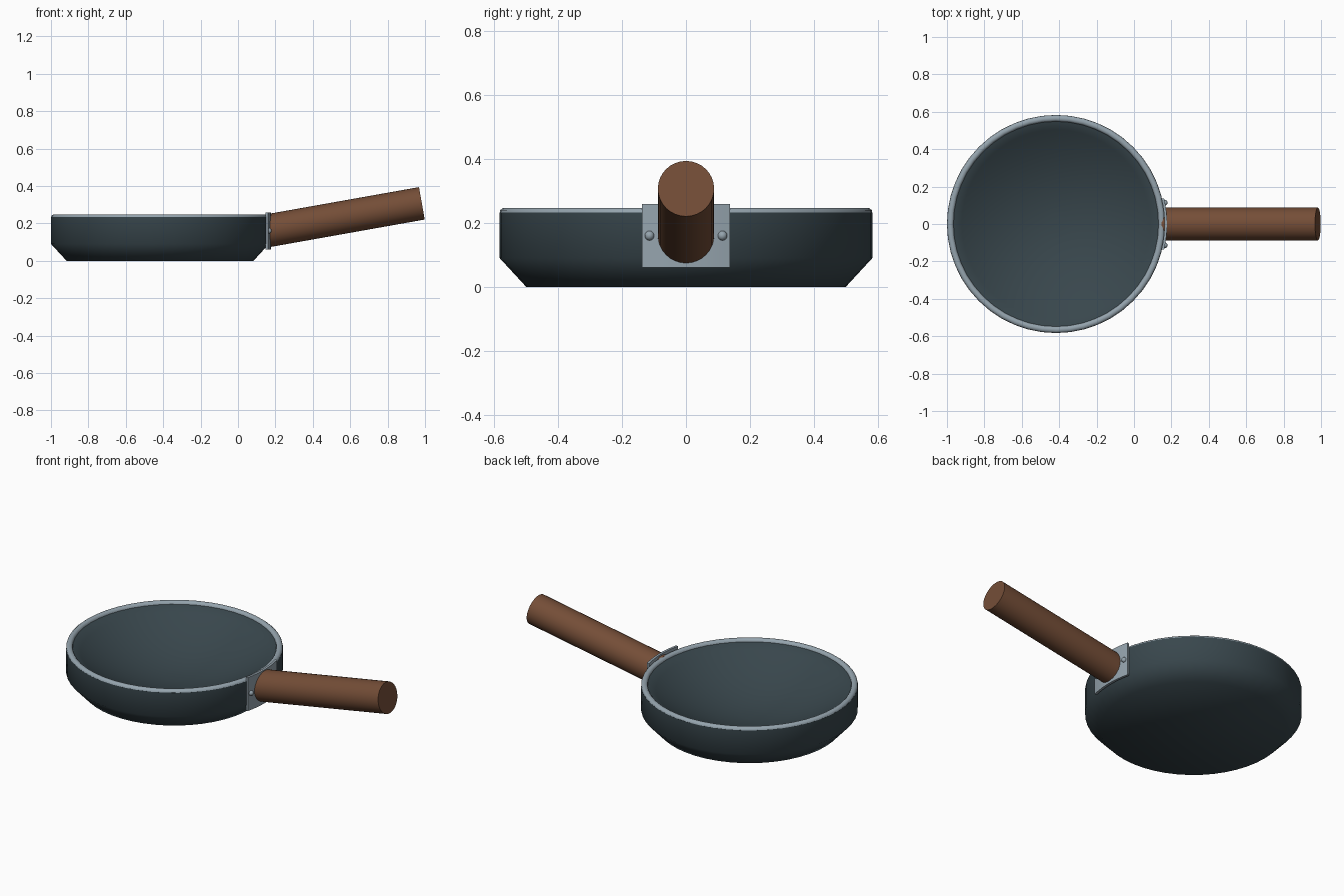
import bpy, bmesh
from math import radians, sin, cos, tau
from mathutils import Vector, Matrix

default = bpy.data.objects.get("Cube")
if default:
    bpy.data.objects.remove(default)

CENTRE = Vector((-0.417, 0, 0))
SIDES = 48


def material(name, rgb):
    mat = bpy.data.materials.new(name)
    mat.use_nodes = True
    mat.diffuse_color = (*rgb, 1)
    mat.node_tree.nodes["Principled BSDF"].inputs["Base Color"].default_value = (*rgb, 1)
    return mat


iron = material("dark iron", (0.04, 0.062, 0.073))
steel = material("pale steel", (0.30, 0.37, 0.42))
wood = material("brown wood", (0.175, 0.075, 0.038))


def finish(name, bm, mat, angle):
    bmesh.ops.recalc_face_normals(bm, faces=bm.faces)
    mesh = bpy.data.meshes.new(name)
    bm.to_mesh(mesh)
    bm.free()
    mesh.materials.append(mat)
    obj = bpy.data.objects.new(name, mesh)
    bpy.context.collection.objects.link(obj)
    bpy.ops.object.select_all(action="DESELECT")
    obj.select_set(True)
    bpy.context.view_layer.objects.active = obj
    bpy.ops.object.shade_smooth_by_angle(angle=radians(angle))
    return obj


def lathe(profile, closed=False):
    """Spin a (radius, height) profile about the pan's axis."""
    bm = bmesh.new()
    rings = [[bm.verts.new(CENTRE + Vector((r * cos(tau * i / SIDES), r * sin(tau * i / SIDES), z)))
              for i in range(SIDES)] for r, z in profile]
    pairs = list(zip(rings, rings[1:]))
    if closed:
        pairs.append((rings[-1], rings[0]))
    for a, b in pairs:
        for i in range(SIDES):
            j = (i + 1) % SIDES
            bm.faces.new((a[i], a[j], b[j], b[i]))
    if not closed:
        bm.faces.new(rings[0])
        bm.faces.new(rings[-1])
    return bm


# Pan body: outer base and wall, then a hollow that curves down like a shallow dish
MOUTH, LIP, FLOOR = 0.55, 0.233, 0.05
hollow = [(MOUTH * t / 12, FLOOR + (LIP - FLOOR) * (t / 12) ** 2) for t in range(12, 0, -1)]
finish("pan_body", lathe([(0.5, 0), (0.583, 0.09), (0.583, LIP)] + hollow), iron, 60)

# Rim: chamfered ring around the mouth
finish("pan_rim", lathe([(0.583, 0.231), (0.581, 0.24), (0.572, 0.247), (0.558, 0.247),
                         (0.55, 0.24), (0.548, 0.231)], closed=True), steel, 50)

# Mounting plate: curved strip that hugs the wall
bm = bmesh.new()
STEPS, HALF = 8, radians(13.4)
loops = []
for i in range(STEPS + 1):
    a = HALF * (2 * i / STEPS - 1)
    loops.append([bm.verts.new(CENTRE + Vector((r * cos(a), r * sin(a), z)))
                  for r, z in ((0.58, 0.06), (0.594, 0.06), (0.594, 0.259), (0.58, 0.259))])
for a, b in zip(loops, loops[1:]):
    for k in range(4):
        n = (k + 1) % 4
        bm.faces.new((a[k], a[n], b[n], b[k]))
bm.faces.new(loops[0])
bm.faces.new(loops[-1])
finish("mounting_plate", bm, steel, 30)

# Rivets: one on each side of the handle
for side, sign in (("left", 1), ("right", -1)):
    bm = bmesh.new()
    bmesh.ops.create_uvsphere(bm, u_segments=16, v_segments=8, radius=0.015,
                              matrix=Matrix.Translation((0.165, sign * 0.114, 0.16)))
    finish("rivet_" + side, bm, steel, 60)

# Handle: round bar rising away from the pan
start, end = Vector((0.162, 0, 0.161)), Vector((0.983, 0, 0.307))
axis = end - start
bm = bmesh.new()
bmesh.ops.create_cone(bm, cap_ends=True, segments=32, radius1=0.088, radius2=0.088, depth=axis.length,
                      matrix=Matrix.Translation((start + end) / 2)
                      @ axis.to_track_quat("Z", "Y").to_matrix().to_4x4())
finish("handle", bm, wood, 40)
